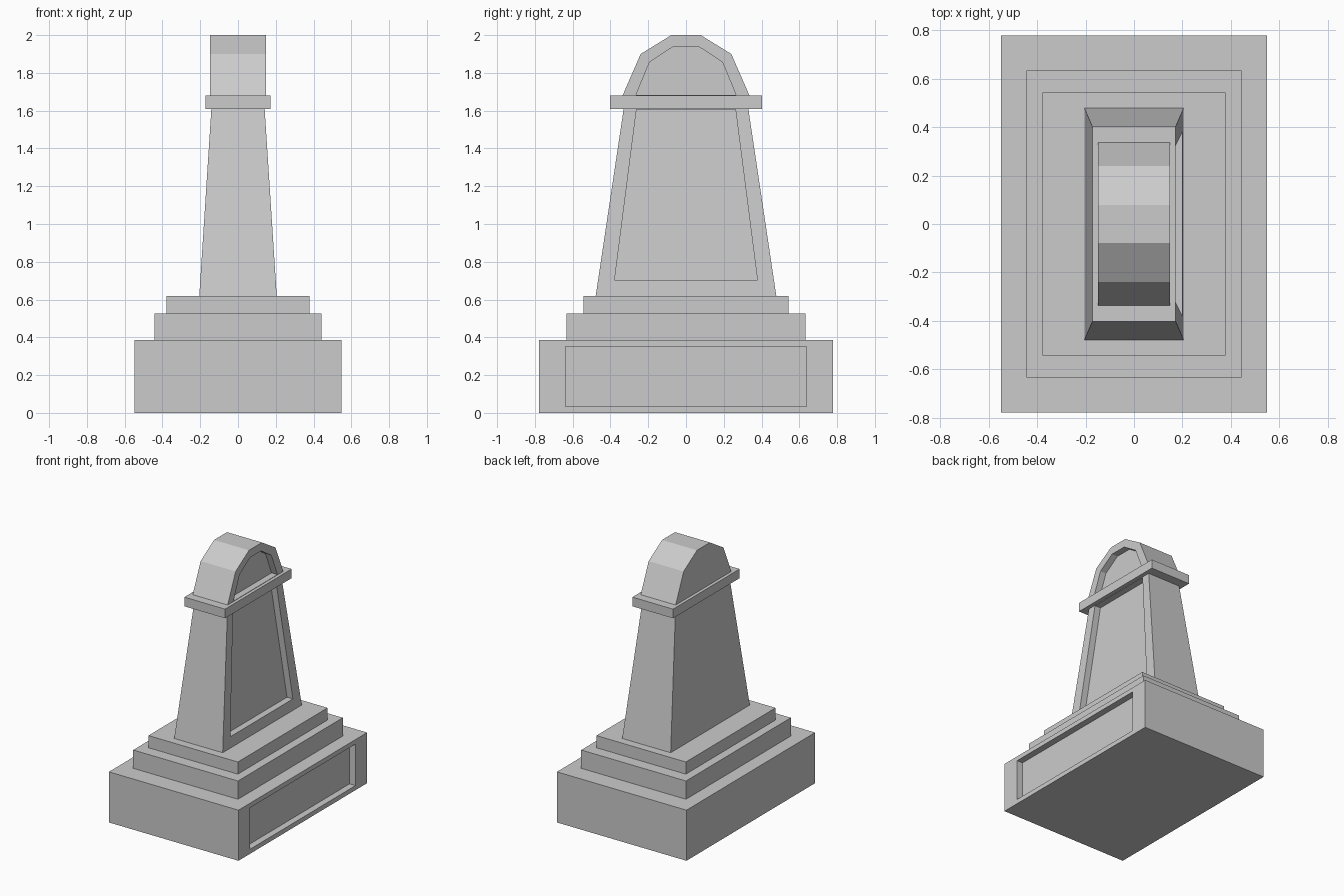
import bpy, bmesh

if "Cube" in bpy.data.objects:
    bpy.data.objects.remove(bpy.data.objects["Cube"])


def mirrored(half):
    """Close a half outline (y > 0, bottom to top) into a symmetric (y, z) loop."""
    return half + [(-y, z) for y, z in reversed(half)]


def build(name, loops):
    """Skin successive loops of 3D points and cap both ends."""
    bm = bmesh.new()
    rings = [[bm.verts.new(p) for p in loop] for loop in loops]
    n = len(rings[0])
    for a, b in zip(rings, rings[1:]):
        for i in range(n):
            j = (i + 1) % n
            bm.faces.new((a[i], a[j], b[j], b[i]))
    bm.faces.new(rings[0][::-1])
    bm.faces.new(rings[-1])
    bmesh.ops.recalc_face_normals(bm, faces=bm.faces)
    mesh = bpy.data.meshes.new(name)
    bm.to_mesh(mesh)
    bm.free()
    obj = bpy.data.objects.new(name, mesh)
    bpy.context.collection.objects.link(obj)


def block(name, hx, hy, z0, z1):
    build(name, [[(-hx, -hy, z), (hx, -hy, z), (hx, hy, z), (-hx, hy, z)]
                 for z in (z0, z1)])


def panelled(name, outer, inner, half_x, depth=0.05):
    """Solid with a sunken panel on its +x side; half_x gives width at height z."""
    outer, inner = mirrored(outer), mirrored(inner)
    build(name, [
        [(-half_x(z), y, z) for y, z in outer],
        [(half_x(z), y, z) for y, z in outer],
        [(half_x(z), y, z) for y, z in inner],
        [(half_x(z) - depth, y, z) for y, z in inner],
    ])


# Stepped base, lowest block with a sunken panel
panelled("base", [(0.777, 0), (0.777, 0.387)], [(0.637, 0.035), (0.637, 0.352)],
         lambda z: 0.548)
block("lower_step", 0.443, 0.633, 0.387, 0.527)
block("upper_step", 0.378, 0.542, 0.527, 0.62)

# Tapered shaft with a sunken panel
panelled("shaft", [(0.478, 0.62), (0.33, 1.61)], [(0.378, 0.703), (0.262, 1.607)],
         lambda z: 0.205 - (z - 0.62) * 0.064 / 0.99)

# Flat band under the head
block("band", 0.172, 0.402, 1.61, 1.68)

# Rounded head with a sunken panel
panelled("head", [(0.336, 1.68), (0.24, 1.9), (0.078, 2.0)],
         [(0.265, 1.683), (0.193, 1.857), (0.066, 1.94)],
         lambda z: 0.148)
